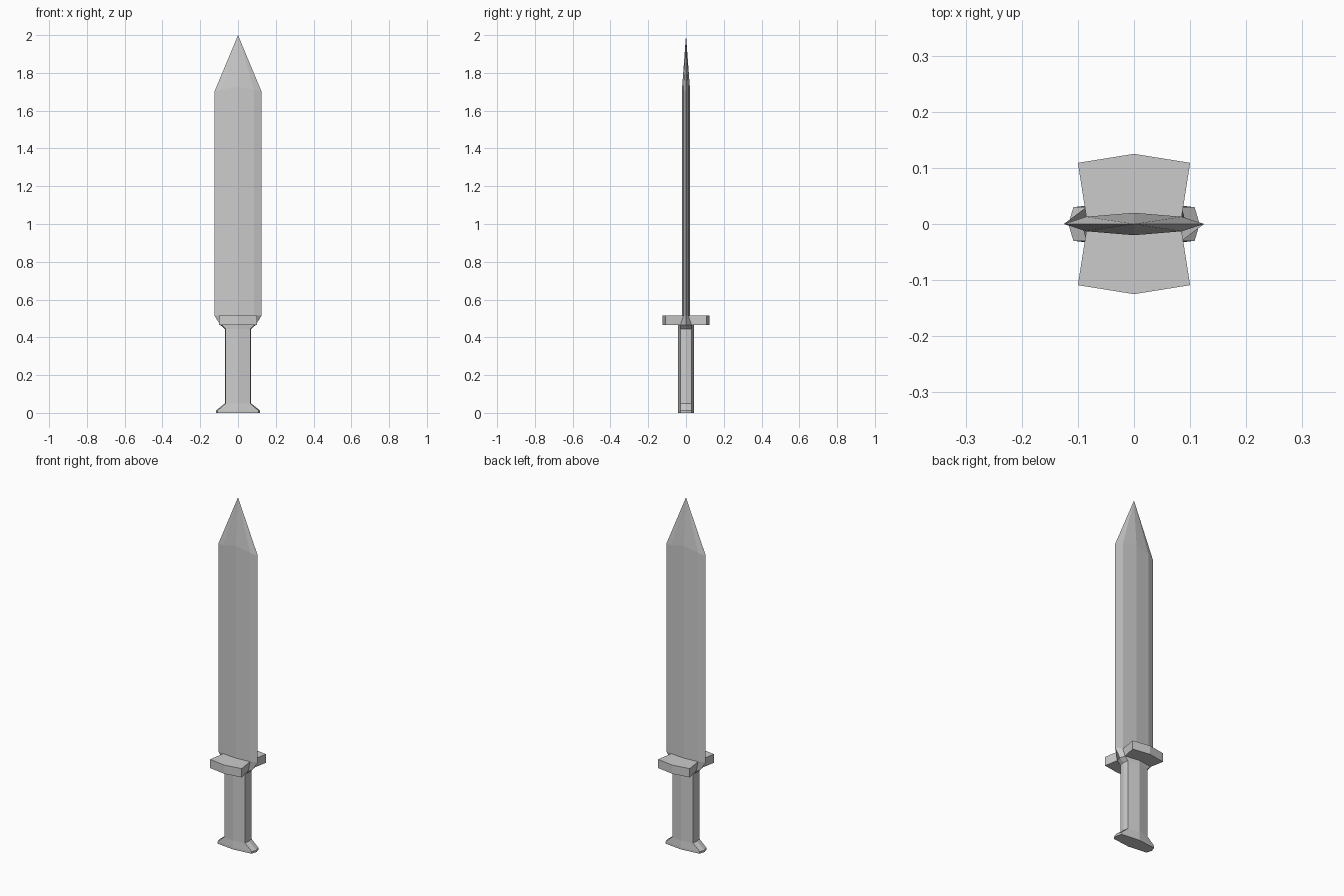
import bpy, bmesh
from math import copysign

if "Cube" in bpy.data.objects:
    bpy.data.objects.remove(bpy.data.objects["Cube"])

# Cross-sections from pommel to blade shoulder:
# (z, ridge_y, shoulder_x, shoulder_y, edge_x)
SECTIONS = [
    (0.000, 0.043, 0.108, 0.03, 0.117),   # pommel base
    (0.012, 0.043, 0.108, 0.03, 0.117),   # pommel rim
    (0.050, 0.043, 0.065, 0.03, 0.070),   # grip bottom
    (0.445, 0.043, 0.065, 0.03, 0.070),   # grip top
    (0.465, 0.043, 0.085, 0.03, 0.093),   # guard bottom
    (0.515, 0.020, 0.085, 0.013, 0.125),  # guard top, blade root
    (1.700, 0.020, 0.085, 0.013, 0.125),  # blade end, start of point
]
GUARD_BAND = 4
TIP_Z = 2.0

bm = bmesh.new()


def ring(z, ridge, sx, sy, edge):
    """Eight-sided flattened section, counter-clockwise."""
    pts = [(edge, 0), (sx, sy), (0, ridge), (-sx, sy),
           (-edge, 0), (-sx, -sy), (0, -ridge), (sx, -sy)]
    return [bm.verts.new((x, y, z)) for x, y in pts]


# Loft grip and blade as one continuous body
rings = [ring(*s) for s in SECTIONS]
for v, dz in zip(rings[-1], (0, .01, .03, .01, 0, .01, .03, .01)):
    v.co.z += dz
bm.faces.new(reversed(rings[0]))
bands = []
for a, b in zip(rings, rings[1:]):
    bands.append([bm.faces.new((a[i], a[(i + 1) % 8], b[(i + 1) % 8], b[i]))
                  for i in range(8)])

# Blade point
tip = bm.verts.new((0, 0, TIP_Z))
for i in range(8):
    bm.faces.new((rings[-1][i], rings[-1][(i + 1) % 8], tip))

# Crossguard: extrude the front and back face pairs outwards
for pair in ((1, 2), (5, 6)):
    faces = [bands[GUARD_BAND][i] for i in pair]
    geom = bmesh.ops.extrude_face_region(bm, geom=faces)["geom"]
    bmesh.ops.delete(bm, geom=[f for f in faces if f.is_valid], context='FACES_ONLY')
    for v in (g for g in geom if isinstance(g, bmesh.types.BMVert)):
        middle = abs(v.co.x) < 0.01
        v.co.x = 0 if middle else copysign(0.10, v.co.x)
        v.co.y = copysign(0.125 if middle else 0.109, v.co.y)

bmesh.ops.recalc_face_normals(bm, faces=bm.faces)
mesh = bpy.data.meshes.new("short_sword")
bm.to_mesh(mesh)
bm.free()
bpy.context.collection.objects.link(bpy.data.objects.new("short_sword", mesh))
